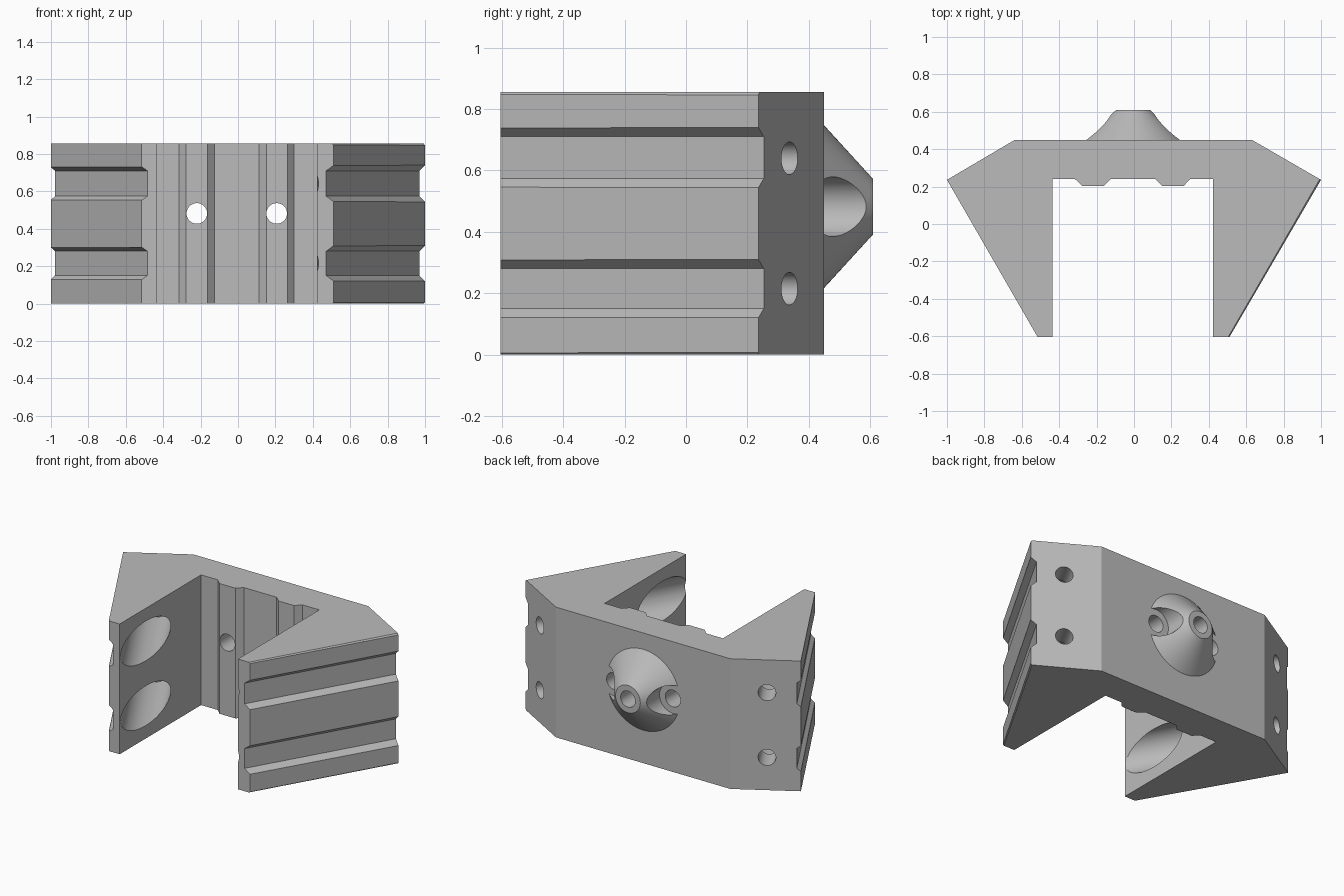
import bpy, bmesh
from math import radians
from mathutils import Matrix, Vector

cube = bpy.data.objects.get("Cube")
if cube:
    bpy.data.objects.remove(cube, do_unlink=True)

HEIGHT = 0.855
MID_Z = 0.482
UP = Vector((0, 0, 1))

grey = bpy.data.materials.new("plain_grey")
grey.use_nodes = True
grey.diffuse_color = (0.5, 0.5, 0.5, 1)
grey.node_tree.nodes["Principled BSDF"].inputs["Base Color"].default_value = (0.5, 0.5, 0.5, 1)


def add_mesh(name, bm):
    bmesh.ops.recalc_face_normals(bm, faces=bm.faces)
    mesh = bpy.data.meshes.new(name)
    bm.to_mesh(mesh)
    bm.free()
    mesh.materials.append(grey)
    obj = bpy.data.objects.new(name, mesh)
    bpy.context.collection.objects.link(obj)
    return obj


def prism(name, points, origin, u, v, sweep):
    """Extrude a profile drawn on axes u and v along the sweep vector."""
    bm = bmesh.new()
    face = bm.faces.new([bm.verts.new(origin + u * a + v * b) for a, b in points])
    new = bmesh.ops.extrude_face_region(bm, geom=[face])["geom"]
    bmesh.ops.translate(bm, vec=sweep, verts=[g for g in new if isinstance(g, bmesh.types.BMVert)])
    return add_mesh(name, bm)


def rod(name, start, end, r1, r2=None, sides=64):
    """Cylinder or cone between two points."""
    axis = end - start
    turn = axis.to_track_quat("Z", "Y").to_matrix().to_4x4()
    bm = bmesh.new()
    bmesh.ops.create_cone(bm, cap_ends=True, segments=sides, radius1=r1,
                          radius2=r1 if r2 is None else r2, depth=axis.length,
                          matrix=Matrix.Translation((start + end) / 2) @ turn)
    return add_mesh(name, bm)


def combine(target, tool, operation="DIFFERENCE"):
    mod = target.modifiers.new("combine", "BOOLEAN")
    mod.operation = operation
    mod.solver = "EXACT"
    mod.object = tool
    bpy.context.view_layer.objects.active = target
    bpy.ops.object.modifier_apply(modifier=mod.name)
    bpy.data.objects.remove(tool, do_unlink=True)


# Bracket body with two tapered legs and two ribs on the inner wall
outline = [(-0.637, 0.45), (0.63, 0.45), (1, 0.236), (0.51, -0.605), (0.423, -0.605),
           (0.423, 0.24), (0.3, 0.24), (0.265, 0.203), (0.152, 0.203), (0.113, 0.24),
           (-0.125, 0.24), (-0.162, 0.203), (-0.277, 0.203), (-0.315, 0.24),
           (-0.436, 0.24), (-0.436, -0.605), (-0.515, -0.605), (-1, 0.236)]
body = prism("bracket_body", outline, Vector(), Vector((1, 0, 0)), Vector((0, 1, 0)), UP * HEIGHT)

# Long grooves on the outer leg faces
for side, depth, spread in ((1, 0.035, 0.015), (-1, 0.024, 0.005)):
    toe = Vector((side * 0.512, -0.605, 0))
    along = (Vector((side, 0.236, 0)) - toe).normalized()
    inward = Vector((-side * along.y, side * along.x, 0))
    start, sweep = toe - along * 0.2, along * 1.4
    for mid, half in ((0.642, 0.083), (0.215, 0.08)):
        low, high = mid - half - spread, mid + half + spread
        slope = 0.015 + spread
        groove = [(-0.05, low), (0, low), (depth, low + slope),
                  (depth, high - slope), (0, high), (-0.05, high)]
        combine(body, prism("groove_cutter", groove, start, inward, UP, sweep))
    # Fine bevels along the top and bottom edges of one leg
    if side > 0:
        for edge, step in ((HEIGHT, -0.009), (0, 0.007)):
            bevel = [(-0.05, edge + step), (0, edge + step), (0.008, edge),
                     (0.008, edge - step), (-0.05, edge - step)]
            combine(body, prism("bevel_cutter", bevel, start, inward, UP, sweep))

# Screw holes through the slanted shoulders, with wide bores from inside
for side in (1, -1):
    out = Vector((side * 0.5, 0.866, 0))
    for z in (0.215, 0.64):
        mouth = Vector((side * 0.825, 0.338, z))
        combine(body, rod("wide_bore", mouth - out * 1.15, mouth - out * 0.16, 0.13))
        combine(body, rod("shoulder_hole", mouth - out * 0.4, mouth + out * 0.1, 0.053, sides=48))

# Conical boss on the back, notched for the screw heads
boss = rod("cone_boss", Vector((-0.005, 0.4, MID_Z)), Vector((-0.005, 0.61, MID_Z)), 0.32, 0.09, 96)
for x in (-0.22, 0.207):
    combine(boss, rod("screw_head_bore", Vector((x, 0.448, MID_Z)), Vector((x, 0.7, MID_Z)), 0.097))
combine(body, boss, "UNION")

# Screw holes through the wall and a blind hole in the boss tip
for x, inner, radius in ((-0.22, 0.1, 0.055), (0.207, 0.1, 0.055), (-0.005, 0.3, 0.053)):
    combine(body, rod("wall_hole", Vector((x, inner, MID_Z)), Vector((x, 0.7, MID_Z)), radius, sides=48))

bpy.ops.object.select_all(action="DESELECT")
body.select_set(True)
bpy.context.view_layer.objects.active = body
bpy.ops.object.shade_smooth_by_angle(angle=radians(20))
